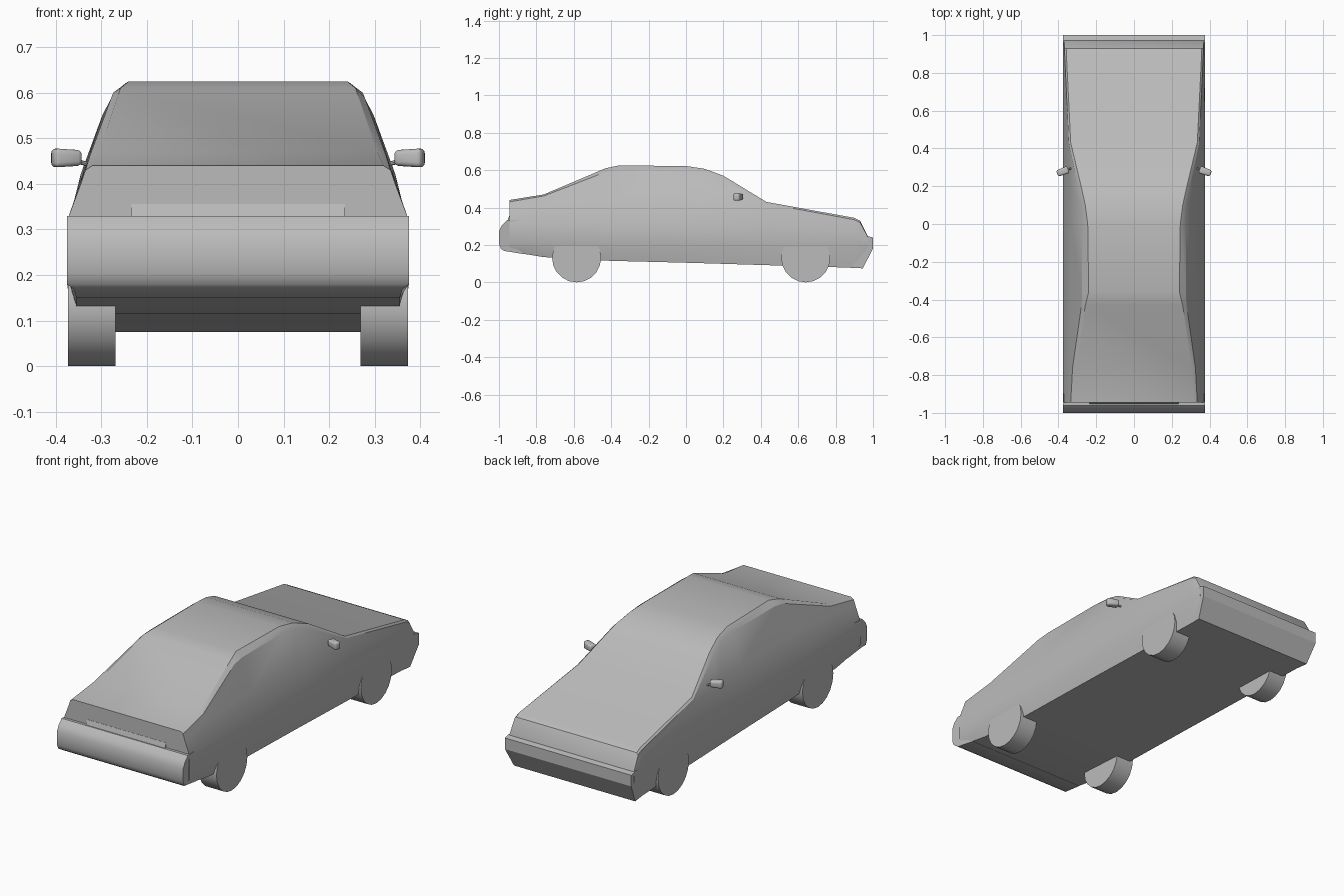
import bpy, bmesh, math
from mathutils import Vector, Matrix

if "Cube" in bpy.data.objects:
    bpy.data.objects.remove(bpy.data.objects["Cube"], do_unlink=True)

paint = bpy.data.materials.new("plain_grey")
paint.use_nodes = True
GREY = (0.5, 0.5, 0.5, 1)
paint.diffuse_color = GREY
paint.node_tree.nodes["Principled BSDF"].inputs["Base Color"].default_value = GREY


def finish(name, bm, angle=30):
    bmesh.ops.remove_doubles(bm, verts=bm.verts, dist=1e-5)
    bmesh.ops.recalc_face_normals(bm, faces=bm.faces)
    mesh = bpy.data.meshes.new(name)
    bm.to_mesh(mesh)
    bm.free()
    mesh.materials.append(paint)
    obj = bpy.data.objects.new(name, mesh)
    bpy.context.collection.objects.link(obj)
    bpy.ops.object.select_all(action='DESELECT')
    obj.select_set(True)
    bpy.context.view_layer.objects.active = obj
    bpy.ops.object.shade_smooth_by_angle(angle=math.radians(angle))
    return obj


def loft(bm, rings):
    loops = [[bm.verts.new(p) for p in ring] for ring in rings]
    n = len(loops[0])
    for a, b in zip(loops, loops[1:]):
        for i in range(n):
            j = (i + 1) % n
            bm.faces.new((a[i], a[j], b[j], b[i]))
    bm.faces.new(loops[0])
    bm.faces.new(loops[-1][::-1])


# Body shell: y, floor z, shoulder z, belt x/z, upper edge x/z, top x/z
HALF = 0.375
STATIONS = [
    (-0.945, 0.165, 0.32, 0.345, 0.40, 0.335, 0.43, 0.32, 0.44),
    (-0.76, 0.135, 0.32, 0.338, 0.425, 0.325, 0.462, 0.305, 0.47),
    (-0.43, 0.116, 0.31, 0.332, 0.44, 0.278, 0.59, 0.258, 0.61),
    (-0.36, 0.114, 0.31, 0.332, 0.44, 0.274, 0.60, 0.24, 0.625),
    (0.0, 0.105, 0.31, 0.333, 0.44, 0.274, 0.60, 0.245, 0.622),
    (0.10, 0.102, 0.31, 0.335, 0.435, 0.28, 0.585, 0.258, 0.607),
    (0.20, 0.099, 0.305, 0.338, 0.43, 0.298, 0.55, 0.28, 0.57),
    (0.43, 0.092, 0.30, 0.35, 0.395, 0.345, 0.422, 0.335, 0.43),
    (0.90, 0.078, 0.27, 0.37, 0.31, 0.367, 0.335, 0.358, 0.345),
    (0.93, 0.077, 0.26, 0.37, 0.295, 0.367, 0.32, 0.358, 0.33),
    (0.972, 0.14, 0.23, 0.372, 0.237, 0.37, 0.243, 0.365, 0.248),
]
rings = []
for y, floor, shoulder, bx, bz, ex, ez, tx, tz in STATIONS:
    side = [(0.355, floor), (HALF, min(0.2, shoulder - 0.02)), (HALF, shoulder),
            (bx, bz), (ex, ez), (tx, tz)]
    rings.append([(x, y, z) for x, z in side] + [(-x, y, z) for x, z in side[::-1]])
bm = bmesh.new()
loft(bm, rings)
finish("body", bm)


# Bumpers: side profiles of y, z, half width spanning the car
def cross_bar(name, profile, angle=40):
    bm = bmesh.new()
    loft(bm, [[(s * w, y, z) for y, z, w in profile] for s in (-1, 1)])
    finish(name, bm, angle)


cross_bar("rear_bumper", [
    (-0.86, 0.15, 0.355), (-0.972, 0.168, 0.36), (-0.99, 0.18, HALF), (-1.0, 0.205, HALF),
    (-1.0, 0.275, HALF), (-0.985, 0.305, HALF), (-0.96, 0.33, HALF), (-0.86, 0.33, 0.37)])
cross_bar("front_bumper", [
    (0.88, 0.078, 0.355), (0.945, 0.075, 0.36), (1.0, 0.18, HALF),
    (1.0, 0.24, HALF), (0.965, 0.248, HALF), (0.85, 0.258, HALF)], 25)

# Sloping panel between the tail lamps
cross_bar("tail_panel", [
    (-0.94, 0.325, 0.235), (-0.954, 0.33, 0.235), (-0.946, 0.356, 0.235), (-0.94, 0.356, 0.235)])

# Wheels and mirrors, mirrored to both sides
for side, label in ((1, "left"), (-1, "right")):
    for y, end in ((0.64, "front"), (-0.585, "rear")):
        bm = bmesh.new()
        place = Matrix.Translation((side * 0.321, y, 0.131)) @ Matrix.Rotation(math.pi / 2, 4, 'Y')
        bmesh.ops.create_cone(bm, cap_ends=True, segments=20, radius1=0.131,
                              radius2=0.131, depth=0.105, matrix=place)
        finish(f"{end}_{label}_wheel", bm)

    bm = bmesh.new()
    bmesh.ops.create_cube(bm, size=1)
    for v in bm.verts:
        inner = v.co.x < 0
        v.co = Vector((v.co.x * 0.064, v.co.y * (0.04 if inner else 0.034),
                       v.co.z * (0.034 if inner else 0.042)))
    bmesh.ops.bevel(bm, geom=bm.edges[:], offset=0.01, segments=3, profile=0.5, affect='EDGES')
    bm.transform(Matrix.Translation((0.377, 0.278, 0.457)) @ Matrix.Rotation(-0.35, 4, 'Z'))
    bm.transform(Matrix.Scale(side, 4, (1, 0, 0)))
    finish(f"{label}_mirror", bm, 40)

    # Mirror arm
    start, stop = Vector((side * 0.32, 0.30, 0.44)), Vector((side * 0.36, 0.283, 0.452))
    axis = stop - start
    bm = bmesh.new()
    bmesh.ops.create_cone(bm, cap_ends=True, segments=8, radius1=0.005, radius2=0.005,
                          depth=axis.length,
                          matrix=Matrix.Translation((start + stop) / 2)
                          @ axis.to_track_quat('Z', 'Y').to_matrix().to_4x4())
    finish(f"{label}_mirror_arm", bm)
